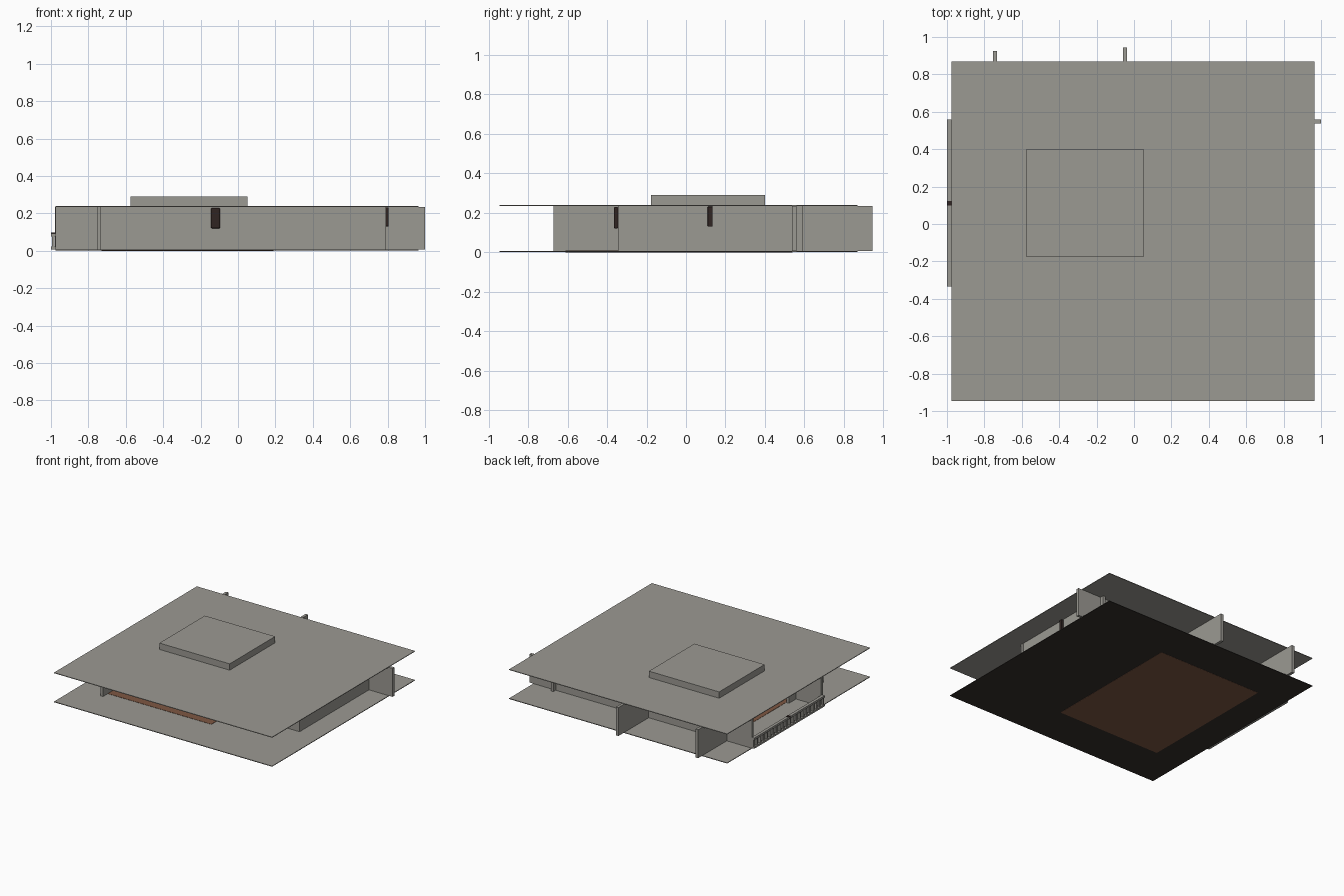
import bpy, bmesh
from mathutils import Matrix, Vector

if "Cube" in bpy.data.objects:
    bpy.data.objects.remove(bpy.data.objects["Cube"])


def material(name, rgb):
    m = bpy.data.materials.new(name)
    m.diffuse_color = (*rgb, 1)
    m.use_nodes = True
    m.node_tree.nodes["Principled BSDF"].inputs["Base Color"].default_value = m.diffuse_color
    return m


CONCRETE = material("warm_grey", (0.33, 0.32, 0.29))
WOOD = material("brown_wood", (0.21, 0.095, 0.055))
DARK = material("near_black", (0.035, 0.028, 0.024))
FIXTURE = material("dark_brown", (0.03, 0.018, 0.016))


def add_box(bm, lo, hi):
    lo, hi = Vector(lo), Vector(hi)
    mat = Matrix.Translation((lo + hi) / 2) @ Matrix.Diagonal((*(hi - lo), 1))
    bmesh.ops.create_cube(bm, size=1, matrix=mat)


def part(name, mat, *boxes, bevel=0):
    """One object made of boxes given as (low corner, high corner)."""
    bm = bmesh.new()
    for lo, hi in boxes:
        add_box(bm, lo, hi)
    me = bpy.data.meshes.new(name)
    bm.to_mesh(me)
    bm.free()
    me.materials.append(mat)
    ob = bpy.data.objects.new(name, me)
    bpy.context.collection.objects.link(ob)
    if bevel:
        mod = ob.modifiers.new("rounded_edges", "BEVEL")
        mod.width, mod.segments = bevel, 3
    return ob


X0, X1, Y0, Y1 = -0.975, 0.965, -0.945, 0.87
Z0, Z1 = 0.006, 0.234

# Floor: dark underside, grey top, wooden inlay through both
part("floor_underside", DARK, ((X0, Y0, 0.001), (X1, Y1, 0.004)))
part("floor_top", CONCRETE, ((X0, Y0, 0.004), (X1, Y1, 0.006)))
part("wood_floor", WOOD, ((-0.73, -0.61, 0), (0.19, 0.54, 0.008)))

# Ceiling slab and raised roof block
part("ceiling_slab", CONCRETE, ((X0, Y0, Z1), (X1, Y1, 0.239)))
part("roof_block", CONCRETE, ((-0.575, -0.177, 0.239), (0.05, 0.40, 0.29)))


# Walls, as plan rectangles
def wall(name, x0, x1, y0, y1):
    part(name, CONCRETE, ((x0, y0, Z0), (x1, y1, Z1)))


wall("front_wall", -0.975, 0.79, -0.345, -0.32)
wall("back_wall", -0.978, 1.0, 0.537, 0.56)
wall("right_wall", 0.766, 0.789, -0.32, 0.59)
wall("front_left_fin", -0.755, -0.732, -0.67, -0.23)
wall("back_left_fin", -0.755, -0.732, 0.45, 0.925)
wall("back_middle_fin", -0.06, -0.038, 0.56, 0.945)

# Balcony railing on the left edge
RY0, RY1 = -0.335, 0.56
part("railing_rails", CONCRETE,
     ((-1.0, RY0, 0.078), (-0.976, RY1, 0.094)),
     ((-1.0, RY0, 0.008), (-0.976, RY1, 0.022)))
n = 22
step = (RY1 - RY0 - 0.016) / (n - 1)
part("railing_balusters", CONCRETE,
     *[((-0.994, RY0 + i * step, 0.022), (-0.980, RY0 + i * step + 0.016, 0.078))
       for i in range(n)])
part("railing_middle_cap", FIXTURE, ((-1.0, 0.1, 0.076), (-0.977, 0.124, 0.097)))

# Dark fixtures on the front and right walls
part("front_wall_fixture", FIXTURE, ((-0.145, -0.365, 0.12), (-0.095, -0.343, 0.23)), bevel=0.008)
part("right_wall_fixture", FIXTURE, ((0.787, 0.11, 0.13), (0.805, 0.135, 0.232)), bevel=0.003)
